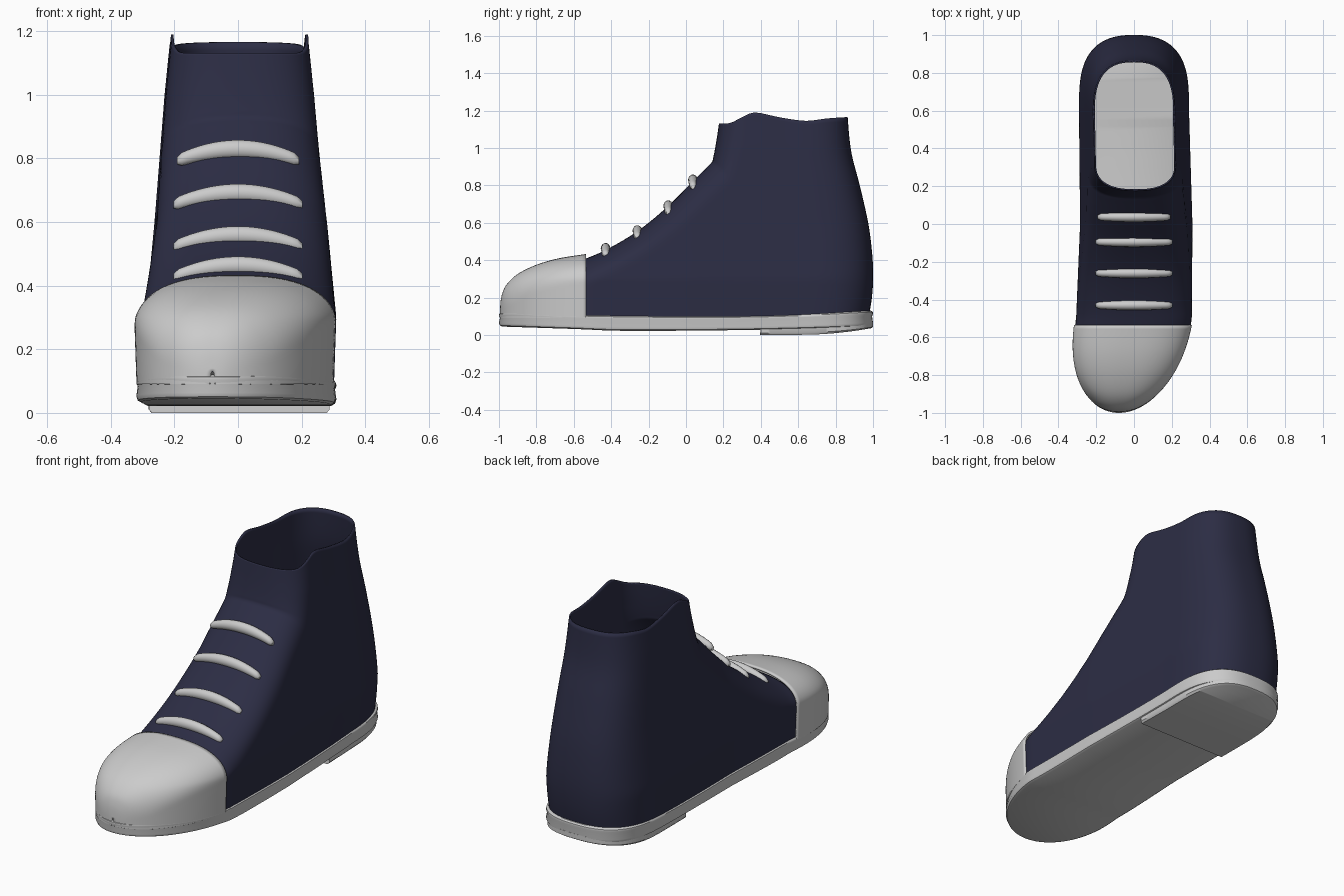
import bpy, bmesh, math
from mathutils import Vector

if "Cube" in bpy.data.objects:
    bpy.data.objects.remove(bpy.data.objects["Cube"])


def interp(table, v):
    if v <= table[0][0]:
        return table[0][1]
    for (a, p), (b, q) in zip(table, table[1:]):
        if v <= b:
            return p + (q - p) * (v - a) / (b - a)
    return table[-1][1]


def smooth(pts, n):
    """Catmull-Rom through a list of tuples."""
    P = [Vector(p) for p in pts]
    out = []
    for i in range(len(P) - 1):
        a, b, c, d = P[max(i - 1, 0)], P[i], P[i + 1], P[min(i + 2, len(P) - 1)]
        for k in range(n):
            t = k / n
            out.append(0.5 * (2 * b + (c - a) * t + (2 * a - 5 * b + 4 * c - d) * t * t
                              + (3 * b - a - 3 * c + d) * t ** 3))
    return out + [P[-1]]


def loft(name, rings, closed=True, mat=None, thickness=0, angle=40):
    bm = bmesh.new()
    V = [[bm.verts.new(p) for p in r] for r in rings]
    n = len(rings[0])
    for r, s in zip(V, V[1:]):
        for i in range(n if closed else n - 1):
            j = (i + 1) % n
            bm.faces.new((r[i], r[j], s[j], s[i]))
    if closed:
        bm.faces.new(V[0])
        bm.faces.new(V[-1])
    bmesh.ops.remove_doubles(bm, verts=bm.verts, dist=0.0004)
    bmesh.ops.recalc_face_normals(bm, faces=bm.faces)
    me = bpy.data.meshes.new(name)
    bm.to_mesh(me)
    bm.free()
    ob = bpy.data.objects.new(name, me)
    bpy.context.collection.objects.link(ob)
    if mat:
        me.materials.append(mat)
    if thickness:
        m = ob.modifiers.new("wall", 'SOLIDIFY')
        m.thickness, m.offset = thickness, 0
    bpy.ops.object.select_all(action='DESELECT')
    bpy.context.view_layer.objects.active = ob
    ob.select_set(True)
    bpy.ops.object.shade_smooth_by_angle(angle=math.radians(angle))
    return ob


def plan(y):
    """Footprint: centre and half width at y, running from -1 to 1."""
    y = max(-1, min(1, y))
    if y < -0.5:
        v = (-0.5 - y) / 0.5
        return -0.08 * v, 0.302 * math.sqrt(max(0, 1 - v ** 2.2))
    if y > 0.6:
        return 0, 0.287 * max(0, 1 - ((y - 0.6) / 0.4) ** 3.2) ** 0.4
    return (interp([(-0.5, 0), (0, 0.012), (0.6, 0)], y),
            interp([(-0.5, 0.302), (0, 0.293), (0.6, 0.287)], y))


BACK = smooth([(0.09, 0.972), (0.2, 0.99), (0.32, 0.997), (0.45, 0.99), (0.6, 0.97),
               (0.8, 0.925), (0.95, 0.885), (1.05, 0.87), (1.17, 0.86)], 4)
TAPER = [(0.09, 0.975), (0.3, 1.0), (0.6, 0.9), (1.0, 0.79), (1.17, 0.73)]
RIM = smooth([(0.18, 0), (0.24, 0), (0.3, 0.028), (0.37, 0.05), (0.5, 0.017),
              (0.64, -0.009), (0.75, -0.002), (0.86, 0)], 4)


def section(ty, tz, by, bz, grow=0.0):
    """Inverted U from the top point down both sides to the bottom/back point."""
    if bz > 0.1:
        by = interp(BACK, bz)
    length = math.hypot(by - ty, bz - tz)
    D = min(0.15, 0.7 * length)
    half = []
    N = 44
    for k in range(N + 1):
        u = 0.5 - 0.5 * math.cos(math.pi * k / N)
        y, z = ty + (by - ty) * u, tz + (bz - tz) * u
        yb = interp(BACK, z)
        yp = y
        if y > 0.4:
            yp = 0.4 + (y - 0.4) * 0.6 / (yb - 0.4)
        elif y < -0.5:
            yp = -0.5 + (y + 0.5) * 0.5 / 0.49
        c, w = plan(yp)
        q = max(0, 1 - u * length / D)
        f = (1 - q ** 2.5) ** 0.4
        z += max(0, (tz - 1.06) / 0.07) * interp(RIM, y)
        half.append((c, w * f * interp(TAPER, z) + grow * f, y, z))
    return ([(c - w, y, z) for c, w, y, z in reversed(half)]
            + [(c + w, y, z) for c, w, y, z in half[1:]])


navy = bpy.data.materials.new("navy_canvas")
navy.diffuse_color = (0.025, 0.026, 0.058, 1)
navy.use_nodes = True
navy.node_tree.nodes["Principled BSDF"].inputs["Base Color"].default_value = navy.diffuse_color

# canvas upper: sections tilt from upright at the toe to level at the ankle
upper = smooth([(-0.56, 0.395, -0.56, 0.09), (-0.43, 0.45, -0.42, 0.09),
                (-0.26, 0.55, -0.2, 0.09), (-0.10, 0.68, 0.1, 0.09),
                (0.04, 0.82, 0.5, 0.09), (0.12, 0.90, 0.83, 0.09),
                (0.143, 0.925, 0.972, 0.09), (0.15, 0.95, 1, 0.3),
                (0.16, 1.0, 0.97, 0.6), (0.17, 1.06, 0.91, 0.88),
                (0.18, 1.13, 0.86, 1.165)], 7)
loft("canvas_upper", [section(*p) for p in upper], False, navy, 0.008, 60)

# rubber toe cap
cap = smooth([(-0.99, 0.13, -0.99, 0.09), (-0.983, 0.20, -0.983, 0.09),
              (-0.96, 0.26, -0.96, 0.09), (-0.9, 0.32, -0.9, 0.09),
              (-0.8, 0.37, -0.8, 0.09), (-0.68, 0.405, -0.68, 0.09),
              (-0.535, 0.428, -0.535, 0.09)], 5)
loft("toe_cap", [section(*p, grow=0.006) for p in cap], False, None, 0.01, 60)


def slab(name, y0, y1, bottom, top, scale, profile):
    """Footprint slab; profile = (width factor, height fraction) up one side."""
    rings = []
    a0 = math.acos(-y0)
    for k in range(81):
        y = -math.cos(a0 + (math.acos(-y1) - a0) * k / 80)
        c, w = plan(y)
        b, t = interp(bottom, y), interp(top, y)
        side = [(f * w * scale, y * (1 - 0.35 * (1 - f)), b + (t - b) * h)
                for f, h in profile]
        rings.append([(c - x, yy, z) for x, yy, z in side]
                     + [(c + x, yy, z) for x, yy, z in reversed(side)])
    return loft(name, rings)


# sole with a rounded welt, and the heel pad below it
slab("sole", -1, 1,
     smooth([(-1, 0.045), (-0.6, 0.032), (-0.3, 0.022), (0.4, 0.028), (1, 0.045)], 4),
     smooth([(-1, 0.118), (-0.9, 0.122), (-0.6, 0.108), (0, 0.1), (0.5, 0.105), (1, 0.13)], 4),
     1.015, [(0.95, 0), (0.985, 0.08), (1, 0.25), (0.985, 0.65), (1, 0.8), (0.995, 0.92), (0.97, 1)])
slab("heel_pad", 0.4, 1,
     smooth([(0.4, 0.0), (0.7, 0.003), (0.88, 0.018), (1, 0.036)], 4),
     [(0.4, 0.05), (1, 0.07)], 0.98, [(0.97, 0), (1, 0.2), (1, 1)])

# lace bars across the instep
for i, (y0, z0, w) in enumerate([(-0.43, 0.462, 0.203), (-0.26, 0.557, 0.203),
                                 (-0.095, 0.69, 0.203), (0.037, 0.828, 0.192)]):
    rings = []
    for k in range(25):
        s = -1 + k / 12
        r = 0.026 * (1 - 0.35 * s * s) * (0.6 if abs(s) == 1 else 1)
        rings.append([(s * w, y0 + r * math.cos(a),
                       z0 - 0.036 * s * s + 1.15 * r * math.sin(a))
                      for a in (math.tau * j / 14 for j in range(14))])
    loft(f"lace_{i + 1}", rings, angle=60)
